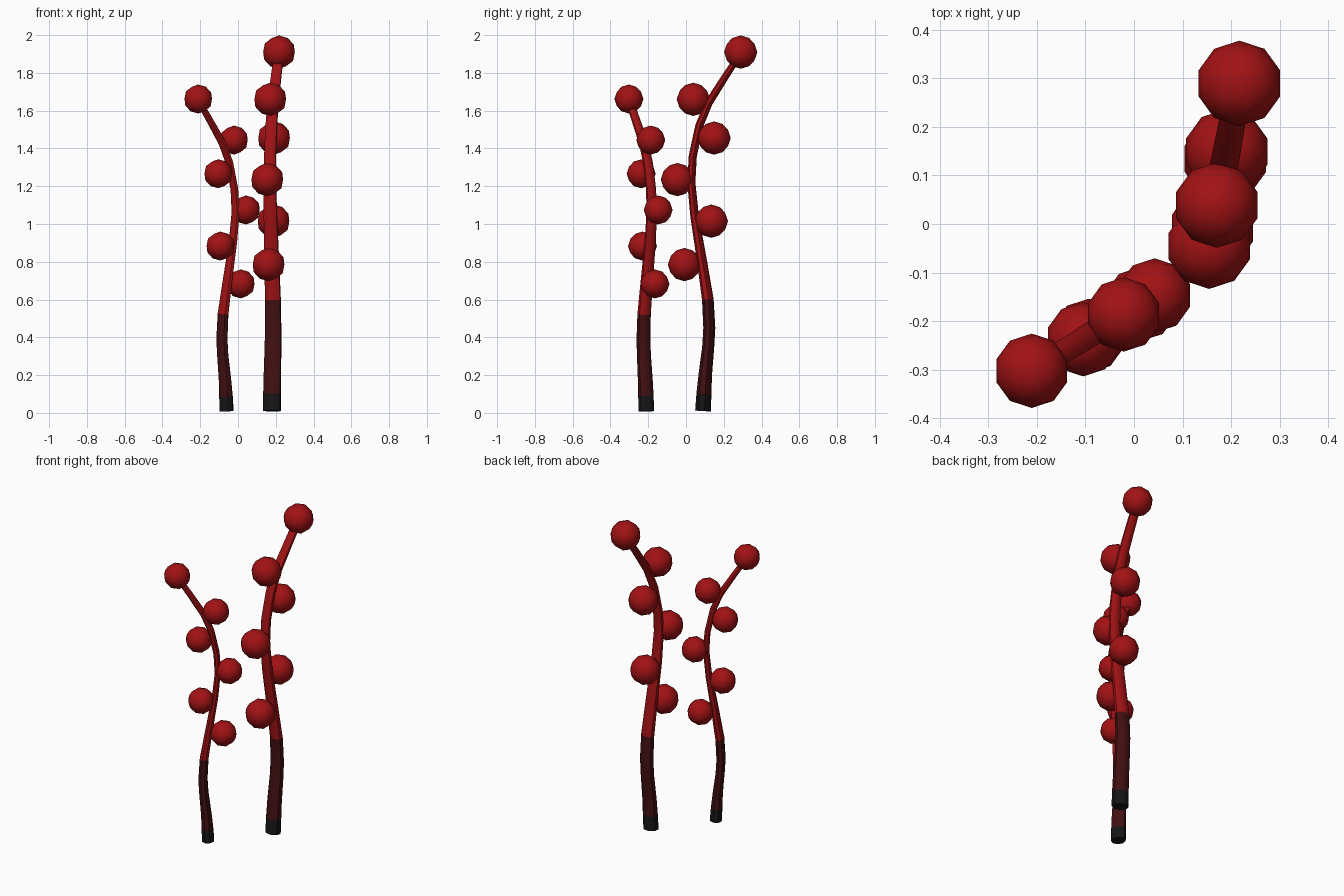
import bpy, bmesh, math
from mathutils import Vector

if "Cube" in bpy.data.objects:
    bpy.data.objects.remove(bpy.data.objects["Cube"])


def material(name, rgb):
    m = bpy.data.materials.new(name)
    m.diffuse_color = (*rgb, 1)
    m.use_nodes = True
    m.node_tree.nodes["Principled BSDF"].inputs["Base Color"].default_value = m.diffuse_color
    return m


RED = material("berry red", (0.36, 0.006, 0.007))
DARK = material("dark maroon", (0.055, 0.005, 0.006))
BLACK = material("black", (0.008, 0.008, 0.008))

# Stem path: sideways offset, height, half width in the bend plane, half width across it
STEM = [(0, .010, .040, .047), (.005, .1, .038, .047), (.012, .2, .034, .046),
        (.028, .35, .030, .044), (.034, .45, .030, .043), (.026, .6, .029, .042),
        (-.005, .8, .025, .039), (-.045, 1.04, .021, .036), (-.063, 1.22, .020, .033),
        (-.055, 1.36, .020, .032), (-.02, 1.52, .020, .031), (.03, 1.64, .020, .030),
        (.12, 1.78, .018, .028), (.2, 1.9, .016, .026)]
# Berries: sideways offset, height
BERRIES = [(-.1, .785), (.045, 1.015), (-.138, 1.235), (.06, 1.455), (-.052, 1.66), (.203, 1.91)]
RADIUS = .088
SIDES = 8


def finish(bm, name, mats, angle):
    bmesh.ops.recalc_face_normals(bm, faces=bm.faces)
    me = bpy.data.meshes.new(name)
    bm.to_mesh(me)
    bm.free()
    for m in mats:
        me.materials.append(m)
    ob = bpy.data.objects.new(name, me)
    bpy.context.collection.objects.link(ob)
    bpy.ops.object.select_all(action='DESELECT')
    ob.select_set(True)
    bpy.context.view_layer.objects.active = ob
    bpy.ops.object.shade_smooth_by_angle(angle=math.radians(angle))
    return ob


def branch(label, x, y, heading, size):
    u = Vector((math.cos(heading), math.sin(heading), 0))   # bend direction
    v = Vector((-u.y, u.x, 0))
    base = Vector((x, y, 0))

    def place(s, z):
        return base + (u * s + Vector((0, 0, z / size * size))) * size

    # tapered bent stem
    bm = bmesh.new()
    rings = []
    for i, (s, z, w, d) in enumerate(STEM):
        a, b = STEM[max(i - 1, 0)], STEM[min(i + 1, len(STEM) - 1)]
        t = (u * (b[0] - a[0]) + Vector((0, 0, b[1] - a[1]))).normalized()
        side = v.cross(t)
        ring = []
        for k in range(SIDES):
            ang = 2 * math.pi * (k + .5) / SIDES
            off = side * (w * math.cos(ang)) + v * (d * math.sin(ang))
            ring.append(bm.verts.new(place(s, z) + off * size * 1.05))
        rings.append(ring)
    for i in range(len(rings) - 1):
        for k in range(SIDES):
            n = (k + 1) % SIDES
            f = bm.faces.new((rings[i][k], rings[i][n], rings[i + 1][n], rings[i + 1][k]))
            # black foot, maroon lower stalk, red above
            f.material_index = 2 if i < 1 else 1 if i < 5 else 0
    bm.faces.new(rings[0]).material_index = 2
    bm.faces.new(rings[-1])
    for p in bm.verts:
        p.co.z = max(p.co.z, 0)
    finish(bm, label + "_stem", (RED, DARK, BLACK), 50)

    # berries alternating up the stem
    for i, (s, z) in enumerate(BERRIES):
        bm = bmesh.new()
        bmesh.ops.create_icosphere(bm, subdivisions=2, radius=RADIUS * size)
        bmesh.ops.translate(bm, verts=bm.verts, vec=place(s, z))
        finish(bm, f"{label}_berry_{i + 1}", (RED,), 60)


branch("tall_branch", .18, .09, math.radians(79.5), 1)
branch("short_branch", -.06, -.21, math.radians(211.5), .87)
